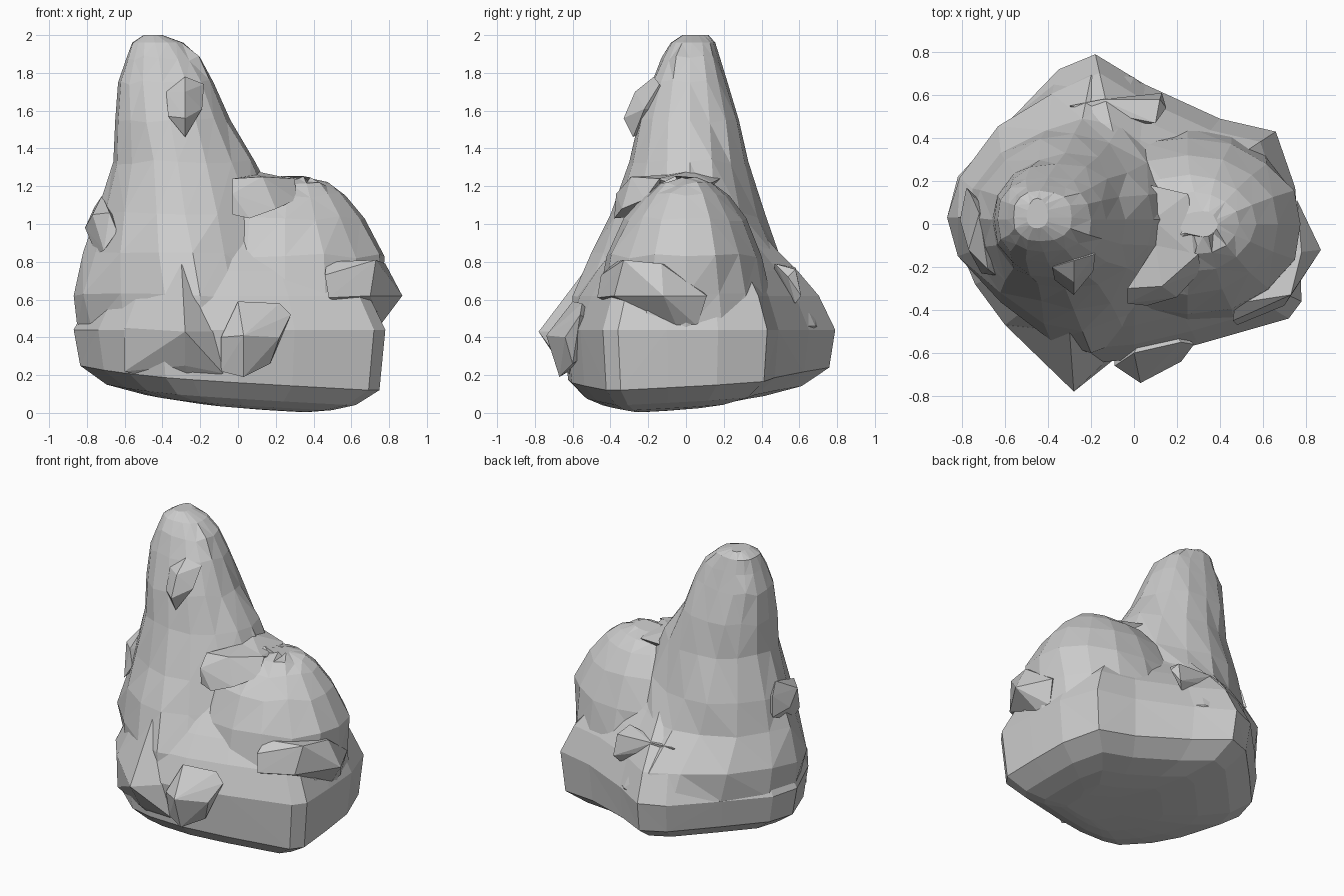
import bpy, bmesh, math, random

random.seed(4)


def add_object(name, bm):
    bmesh.ops.recalc_face_normals(bm, faces=bm.faces)
    mesh = bpy.data.meshes.new(name)
    bm.to_mesh(mesh)
    bm.free()
    obj = bpy.data.objects.new(name, mesh)
    bpy.context.collection.objects.link(obj)
    return obj


def skin(name, rings):
    """Join rings of points into a closed, triangulated body."""
    bm = bmesh.new()
    loops = [[bm.verts.new(p) for p in ring] for ring in rings]
    n = len(loops[0])
    for lo, hi in zip(loops, loops[1:]):
        for k in range(n):
            m = (k + 1) % n
            bm.faces.new((lo[k], lo[m], hi[m], hi[k]))
    bm.faces.new(loops[0][::-1])
    bm.faces.new(loops[-1])
    bmesh.ops.triangulate(bm, faces=[f for f in bm.faces if len(f.verts) == 4])
    return add_object(name, bm)


def oval(z, cx, cy, x0, x1, y0, y1, p, sides=16, jitter=0.03):
    """Slightly rough superellipse ring with its own extent on each side."""
    ring = []
    for k in range(sides):
        a = 2 * math.pi * k / sides
        c, s = round(math.cos(a), 6), round(math.sin(a), 6)
        j = 0 if k % 4 == 0 else jitter
        f = 1 + random.uniform(-j, j)
        ring.append((cx + f * abs(c) ** (2 / p) * ((x1 if c > 0 else x0) - cx),
                     cy + f * abs(s) ** (2 / p) * ((y1 if s > 0 else y0) - cy),
                     z + (random.uniform(-j, j) * 0.5 if z < 1.9 else 0)))
    return ring


def chunk(name, points):
    """Faceted stone: convex hull of a few corner points."""
    bm = bmesh.new()
    for p in points:
        bm.verts.new(p)
    bmesh.ops.convex_hull(bm, input=bm.verts)
    loose = [v for v in bm.verts if not v.link_faces]
    bmesh.ops.delete(bm, geom=loose, context='VERTS')
    return add_object(name, bm)


# Broad base: one footprint scaled per level (z, scale, centre x, centre y)
footprint = [(-0.87, 0.03), (-0.82, 0.22), (-0.6, 0.46), (-0.35, 0.72), (-0.18, 0.79),
             (0.05, 0.65), (0.4, 0.49), (0.66, 0.43), (0.75, 0.17), (0.77, -0.1),
             (0.78, -0.36), (0.72, -0.44), (0.3, -0.56), (0.0, -0.63), (-0.25, -0.65),
             (-0.4, -0.63), (-0.6, -0.47), (-0.74, -0.28)]
levels = [(0.02, 0.22, 0.18, -0.15), (0.035, 0.4, 0.08, -0.1), (0.058, 0.6, 0.03, -0.06),
          (0.10, 0.8, 0, -0.02), (0.19, 0.96, 0, 0), (0.44, 1.0, 0, 0), (0.62, 0.89, 0, 0),
          (0.75, 0.75, 0, 0), (0.87, 0.6, 0, 0), (1.05, 0.4, 0, 0), (1.2, 0.22, 0, 0)]
base_rings = []
for z, s, cx, cy in levels:
    tilt = 1 if z < 0.3 else 0
    base_rings.append([(cx + x * s, cy + y * s,
                        max(0, z + tilt * s * (0.05 * y - 0.07 * x))) for x, y in footprint])
base = skin("rock_body", base_rings)

# Tall spire
spire = skin("spire", [oval(*r) for r in [
    (0.30, -0.18, 0.03, -0.80, 0.40, -0.55, 0.66, 1.5),
    (0.45, -0.18, 0.03, -0.85, 0.45, -0.60, 0.74, 1.5),
    (0.62, -0.2, 0.03, -0.87, 0.42, -0.60, 0.69, 1.5),
    (0.85, -0.24, 0.03, -0.82, 0.33, -0.50, 0.49, 1.6),
    (1.05, -0.28, 0.03, -0.75, 0.24, -0.40, 0.42, 1.7),
    (1.33, -0.32, 0.02, -0.66, 0.09, -0.30, 0.33, 1.9),
    (1.55, -0.36, 0.02, -0.65, -0.04, -0.25, 0.28, 2.2),
    (1.75, -0.40, 0.02, -0.635, -0.13, -0.18, 0.22, 2.4),
    (1.88, -0.42, 0.02, -0.59, -0.20, -0.13, 0.18, 2.5),
    (1.96, -0.44, 0.03, -0.56, -0.29, -0.08, 0.155, 2.4),
    (2.0, -0.45, 0.03, -0.50, -0.40, -0.02, 0.12, 2),
]])

# Rounded lower shoulder on the right
shoulder = skin("shoulder", [oval(*r) for r in [
    (0.30, 0.25, 0.0, -0.3, 0.74, -0.50, 0.42, 2.4),
    (0.44, 0.25, 0.0, -0.3, 0.755, -0.50, 0.44, 2.4),
    (0.62, 0.25, 0.0, -0.3, 0.77, -0.46, 0.45, 2.1),
    (0.83, 0.25, 0.0, -0.28, 0.775, -0.42, 0.40, 2.0),
    (1.03, 0.25, 0.0, -0.25, 0.67, -0.33, 0.32, 2.0),
    (1.15, 0.26, 0.0, -0.1, 0.57, -0.22, 0.23, 2),
    (1.21, 0.28, 0.0, 0.0, 0.49, -0.14, 0.15, 2),
    (1.24, 0.32, 0.0, 0.2, 0.39, -0.06, 0.06, 2),
]])

# Pointed wedge growing out of the front foot
wedge = chunk("front_wedge", [(-0.42, -0.60, 0.48), (-0.07, -0.58, 0.43), (-0.28, -0.78, 0.43),
                              (-0.28, -0.66, 0.25), (-0.08, -0.62, 0.21), (-0.60, -0.46, 0.22),
                              (-0.60, -0.47, 0.45), (-0.25, -0.55, 0.13), (-0.3, -0.50, 0.80)])

# Fuse the masses into one stone
bpy.context.view_layer.objects.active = base
for part in (spire, shoulder, wedge):
    mod = base.modifiers.new("fuse", 'BOOLEAN')
    mod.operation = 'UNION'
    mod.solver = 'EXACT'
    mod.object = part
    bpy.ops.object.modifier_apply(modifier=mod.name)
    bpy.data.objects.remove(part)

# Stone near the tip
chunk("tip_stone", [(-0.38, -0.20, 1.70), (-0.28, -0.17, 1.78), (-0.18, -0.14, 1.74),
                    (-0.19, -0.22, 1.61), (-0.28, -0.33, 1.56), (-0.28, -0.28, 1.46),
                    (-0.37, -0.26, 1.57), (-0.28, -0.27, 1.70), (-0.28, -0.05, 1.6)])

# Stone on the left flank
chunk("left_stone", [(-0.72, 0.05, 1.15), (-0.76, 0.14, 1.09), (-0.81, 0.02, 0.98),
                     (-0.78, 0.17, 0.96), (-0.77, -0.12, 1.05), (-0.75, -0.10, 0.84),
                     (-0.71, -0.23, 0.86), (-0.64, -0.24, 0.96), (-0.68, -0.21, 1.06),
                     (-0.6, 0.0, 1.0)])

# Curved ledge between spire and shoulder
chunk("ledge_front", [(-0.03, -0.30, 1.24), (0.13, -0.29, 1.25), (0.30, -0.14, 1.24),
                      (0.31, -0.22, 1.13), (0.20, -0.34, 1.08), (0.06, -0.38, 1.03),
                      (-0.03, -0.36, 1.05), (-0.03, -0.37, 1.16), (0.1, -0.1, 1.26),
                      (0.1, -0.15, 1.05)])
chunk("ledge_back", [(0.1, -0.15, 1.25), (0.28, -0.15, 1.24), (0.31, -0.04, 1.20),
                     (0.25, 0.14, 1.22), (0.08, 0.18, 1.24), (0.09, 0.02, 1.28),
                     (0.15, 0.0, 1.05)])

# Big stone jutting from the right end
chunk("right_stone", [(0.47, -0.37, 0.80), (0.73, -0.33, 0.81), (0.78, -0.13, 0.79),
                      (0.87, -0.12, 0.62), (0.76, 0.11, 0.62), (0.74, 0.06, 0.46),
                      (0.75, -0.05, 0.46), (0.70, -0.38, 0.62), (0.48, -0.47, 0.61),
                      (0.46, -0.45, 0.73), (0.6, 0.0, 0.75)])

# Hanging block on the front
chunk("front_stone", [(0.0, -0.60, 0.59), (0.22, -0.55, 0.58), (0.28, -0.56, 0.52),
                      (0.22, -0.64, 0.40), (0.03, -0.74, 0.41), (-0.09, -0.66, 0.40),
                      (0.03, -0.67, 0.19), (0.17, -0.60, 0.26), (-0.09, -0.62, 0.22),
                      (0.1, -0.4, 0.4)])

# Back slab
chunk("back_slab", [(-0.30, 0.55, 0.76), (-0.15, 0.58, 0.77), (0.12, 0.58, 0.76),
                    (0.15, 0.54, 0.72), (0.13, 0.61, 0.62), (0.10, 0.58, 0.58),
                    (0.10, 0.47, 0.79), (-0.2, 0.45, 0.62)])
